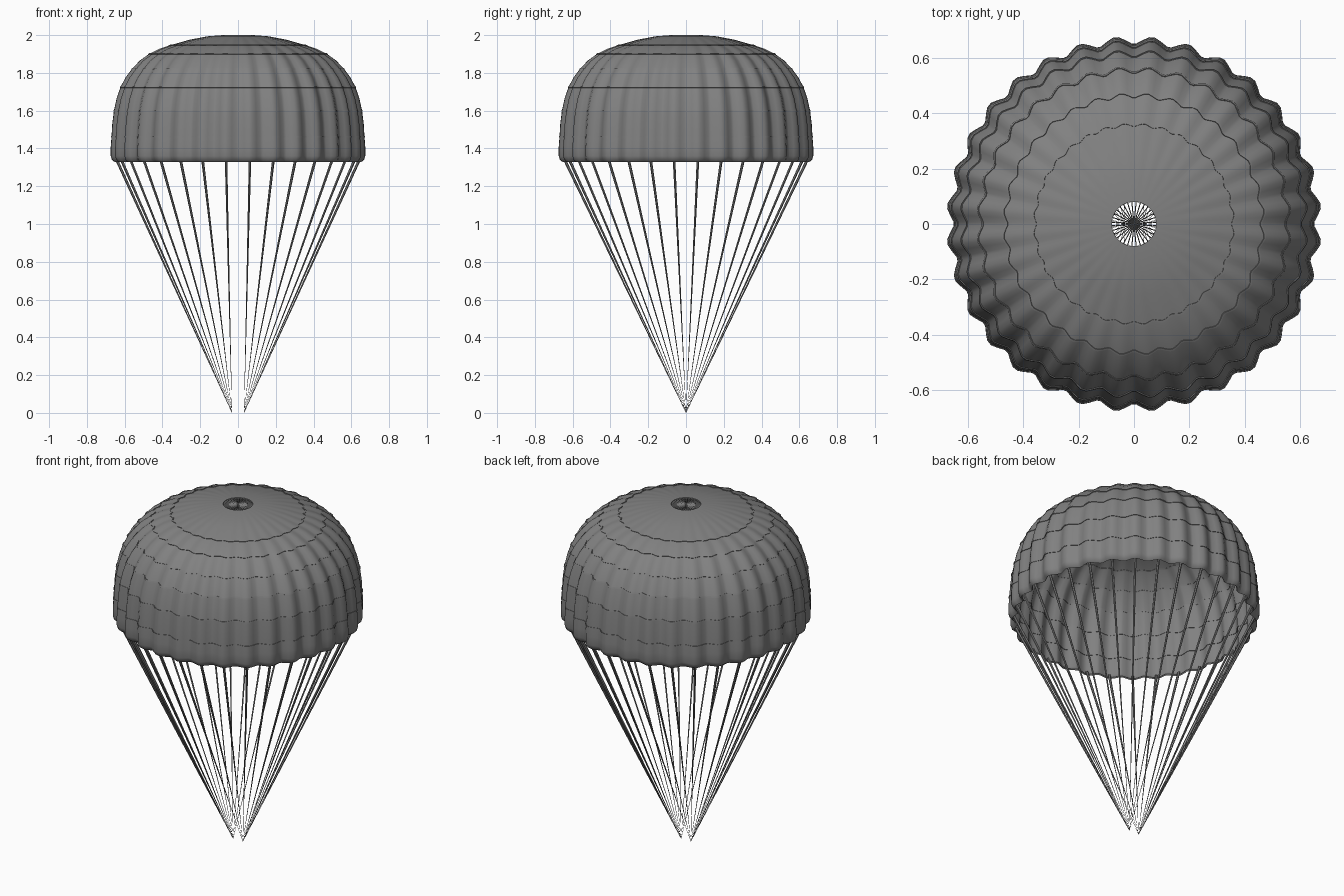
import bpy, bmesh
from math import cos, sin, pi
from mathutils import Vector

if "Cube" in bpy.data.objects:
    bpy.data.objects.remove(bpy.data.objects["Cube"])

GORES = 32
STEP = 2 * pi / GORES
# one gore, centred on a valley: (fraction of the gore, how far the cloth is pulled in)
GORE = [(-0.42, 0.0), (-0.25, 0.45), (-0.06, 1.0), (0.06, 1.0), (0.25, 0.45), (0.42, 0.0)]

dark = bpy.data.materials.new("dark_cloth")
dark.diffuse_color = (0.22, 0.22, 0.22, 1)
dark.use_nodes = True
dark.node_tree.nodes["Principled BSDF"].inputs["Base Color"].default_value = dark.diffuse_color


def finish(bm, name, angle=35):
    bmesh.ops.recalc_face_normals(bm, faces=bm.faces)
    me = bpy.data.meshes.new(name)
    bm.to_mesh(me)
    bm.free()
    me.materials.append(dark)
    ob = bpy.data.objects.new(name, me)
    bpy.context.collection.objects.link(ob)
    bpy.ops.object.select_all(action='DESELECT')
    bpy.context.view_layer.objects.active = ob
    ob.select_set(True)
    bpy.ops.object.shade_smooth_by_angle(angle=angle * pi / 180)
    return ob


def pleat(r):
    # pleat depth grows from the vent to the skirt
    return 0.025 * max(0.0, (r - 0.08) / 0.59) ** 1.3


def cloth_band(name, profile, thick=0.008):
    # closed section: outer skin down, inner skin back up
    pts = [Vector(p) for p in profile]
    inner = []
    for i, p in enumerate(pts):
        d = (pts[min(i + 1, len(pts) - 1)] - pts[max(i - 1, 0)]).normalized()
        inner.append(p + Vector((d.y, -d.x)) * thick)
    section = pts + inner[::-1]
    bm = bmesh.new()
    rings = []
    for g in range(GORES):
        for f, pull in GORE:
            a = (g + f) * STEP
            ring = []
            for r, z in section:
                rr = r - pleat(r) * pull
                ring.append(bm.verts.new((rr * cos(a), rr * sin(a), z)))
            rings.append(ring)
    n = len(section)
    for i, ring in enumerate(rings):
        nxt = rings[(i + 1) % len(rings)]
        for j in range(n):
            k = (j + 1) % n
            bm.faces.new((ring[j], nxt[j], nxt[k], ring[k]))
    return finish(bm, name)


def add_rod(bm, a, b, ra, rb, sides=6):
    # tapered cord from a to b
    a, b = Vector(a), Vector(b)
    d = b - a
    mat = d.to_track_quat('Z', 'Y').to_matrix().to_4x4()
    mat.translation = (a + b) / 2
    bmesh.ops.create_cone(bm, cap_ends=True, segments=sides, radius1=ra, radius2=rb,
                          depth=d.length, matrix=mat)


# canopy: cloth rings, crown to skirt
bands = [
    ("crown_panel", [(0.08, 2.0), (0.16, 1.994), (0.26, 1.975), (0.365, 1.945)]),
    ("upper_ring", [(0.365, 1.945), (0.42, 1.927), (0.473, 1.9)]),
    ("shoulder_ring", [(0.473, 1.9), (0.522, 1.865), (0.564, 1.82)]),
    ("upper_side_ring", [(0.564, 1.82), (0.598, 1.775), (0.624, 1.725)]),
    ("middle_side_ring", [(0.624, 1.725), (0.645, 1.665), (0.659, 1.6)]),
    ("lower_side_ring", [(0.659, 1.6), (0.668, 1.53), (0.672, 1.462)]),
    ("skirt", [(0.672, 1.462), (0.676, 1.41), (0.676, 1.36), (0.67, 1.34), (0.655, 1.328)]),
]
for name, prof in bands:
    cloth_band(name, prof)

# seam tapes standing slightly proud of both faces at every joint
for (n1, upper), (n2, lower) in zip(bands, bands[1:]):
    joint = Vector(upper[-1])
    d = (Vector(lower[1]) - Vector(upper[-2])).normalized()
    top = joint - d * 0.004 - Vector((d.y, -d.x)) * 0.003
    cloth_band("seam_tape_" + n2, [top, top + d * 0.008], 0.014)

# suspension lines: left and right halves meet at two riser points
bm = bmesh.new()
for g in range(GORES):
    a = (g + 0.5) * STEP
    side = 1 if cos(a) > 0 else -1
    add_rod(bm, (0.648 * cos(a), 0.648 * sin(a), 1.345), (0.032 * side, 0, 0.0), 0.0075, 0.0004)
finish(bm, "suspension_lines")

# vent lines crossing the crown opening
bm = bmesh.new()
for g in range(GORES // 2):
    a = (g + 0.5) * STEP
    p = Vector((0.085 * cos(a), 0.085 * sin(a), 0))
    up = Vector((0, 0, 1.994))
    add_rod(bm, up - p, up + p, 0.0022, 0.0022)
for v in bm.verts:
    v.co.z = 1.994 + (v.co.z - 1.994) * 2.5
finish(bm, "vent_lines")
